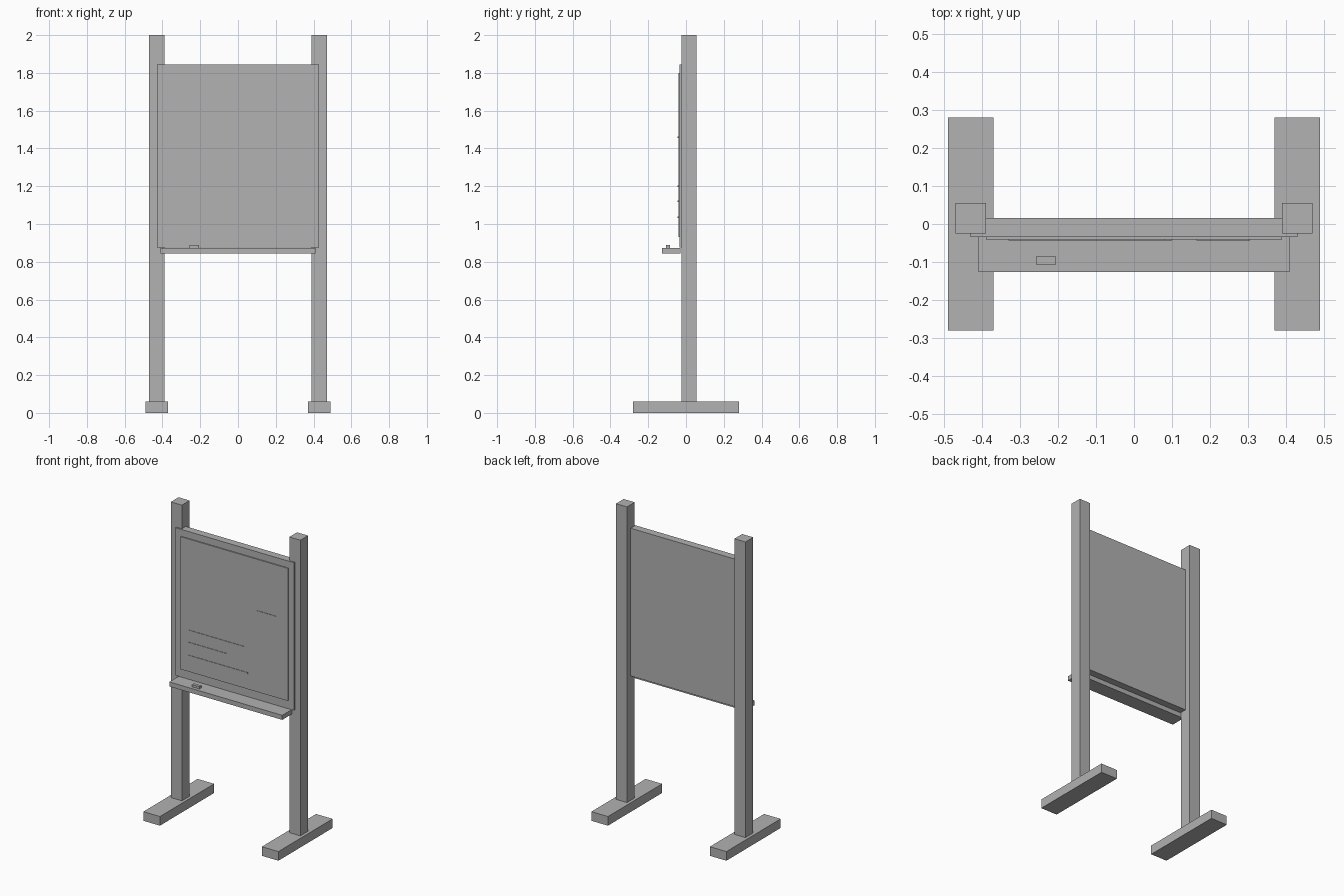
import bpy
import bmesh
from mathutils import Matrix, Vector

default = bpy.data.objects.get("Cube")
if default:
    bpy.data.objects.remove(default, do_unlink=True)

# Single flat finish
grey = bpy.data.materials.new("plain_grey")
grey.use_nodes = True
colour = (0.445, 0.445, 0.445, 1)
grey.diffuse_color = colour
grey.node_tree.nodes["Principled BSDF"].inputs["Base Color"].default_value = colour


def box(name, xs, ys, zs):
    """Sharp-edged box spanning the given low/high pairs."""
    spans = (xs, ys, zs)
    centre = Vector([(a + b) / 2 for a, b in spans])
    size = Vector([abs(b - a) for a, b in spans])
    bm = bmesh.new()
    bmesh.ops.create_cube(bm, size=1)
    bm.transform(Matrix.Diagonal(size.to_4d()))
    mesh = bpy.data.meshes.new(name)
    bm.to_mesh(mesh)
    bm.free()
    mesh.materials.append(grey)
    obj = bpy.data.objects.new(name, mesh)
    obj.location = centre
    bpy.context.collection.objects.link(obj)
    return obj


# Feet and posts on both sides
for side, s in (("left", 1), ("right", -1)):
    box(f"{side}_foot", (s * 0.37, s * 0.49), (-0.281, 0.281), (0, 0.06))
    box(f"{side}_post", (s * 0.39, s * 0.47), (-0.025, 0.055), (0.06, 2.0))

# Board with a raised writing surface
box("board", (-0.43, 0.43), (-0.034, 0.016), (0.876, 1.845))
box("writing_surface", (-0.39, 0.39), (-0.041, -0.034), (0.93, 1.80))

# Tray and the eraser resting on it
box("tray", (-0.41, 0.41), (-0.127, -0.028), (0.844, 0.874))
box("eraser", (-0.258, -0.206), (-0.106, -0.086), (0.874, 0.889))

# Thin chalk strokes: left end, right end, height
strokes = ((0.165, 0.305, 1.46), (-0.33, 0.08, 1.20),
           (-0.33, -0.05, 1.12), (-0.33, 0.10, 1.035))
for i, (x0, x1, z) in enumerate(strokes, 1):
    box(f"chalk_stroke_{i}", (x0, x1), (-0.044, -0.041), (z - 0.004, z + 0.004))
